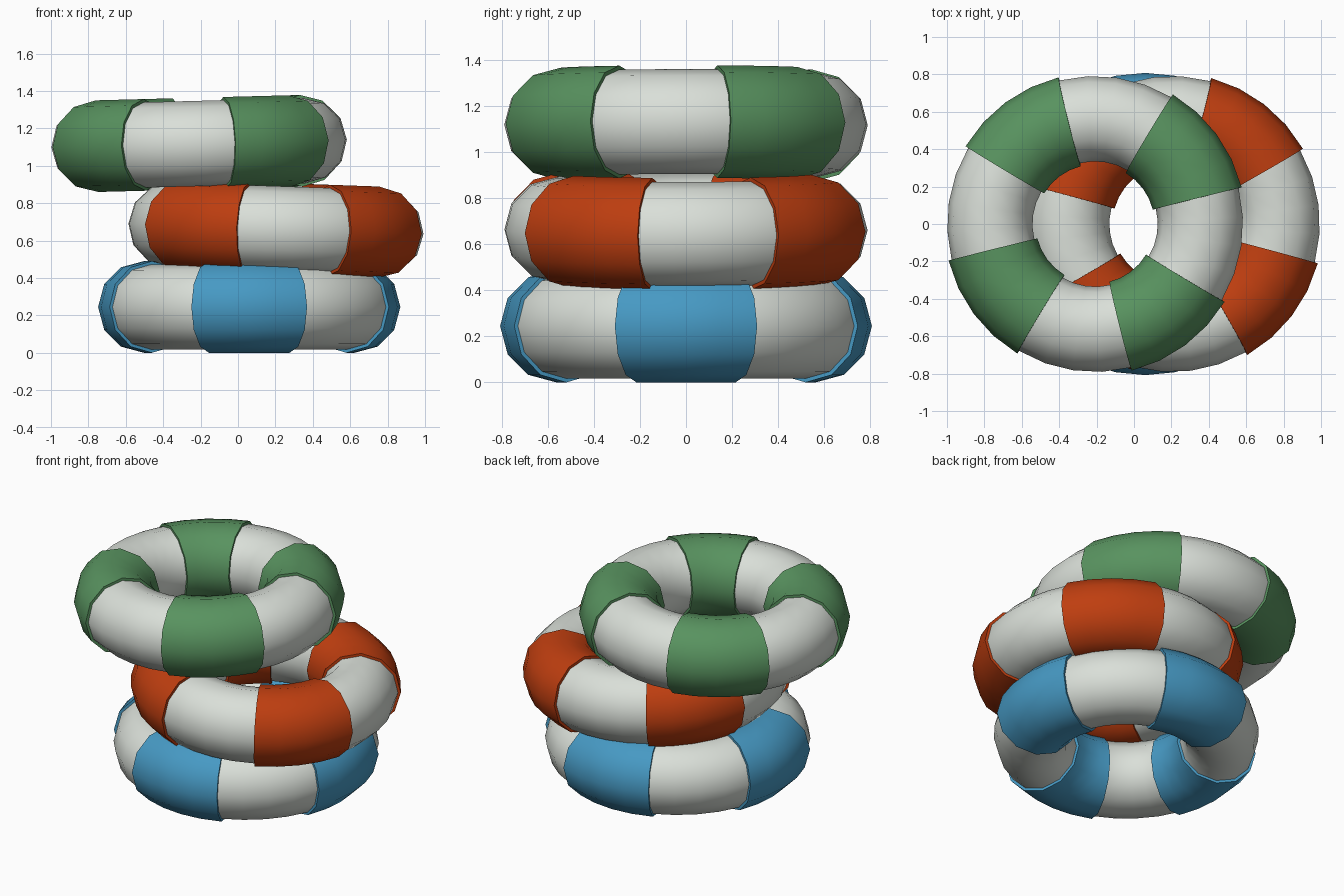
import bpy
import bmesh
from math import radians, cos, sin, tau

MAJOR = 0.563      # ring centre line radius
TUBE = 0.228       # inflated tube radius
BAND = 0.245       # radius of the coloured sleeves
SIDES = 12         # sides of the tube section
STEPS = 32         # steps around the ring

cube = bpy.data.objects.get("Cube")
if cube:
    bpy.data.objects.remove(cube, do_unlink=True)


def material(name, rgb):
    mat = bpy.data.materials.new(name)
    mat.use_nodes = True
    colour = (*rgb, 1.0)
    mat.diffuse_color = colour
    node = mat.node_tree.nodes["Principled BSDF"]
    node.inputs["Base Color"].default_value = colour
    node.inputs["Roughness"].default_value = 0.6
    return mat


def section(bm, angle, radius):
    """One loop of tube vertices at an angle around the ring."""
    loop = []
    for i in range(SIDES):
        a = tau * i / SIDES
        r = MAJOR + radius * cos(a)
        loop.append(bm.verts.new((r * cos(angle), r * sin(angle), radius * sin(a))))
    return loop


def sweep(bm, loops, closed=False):
    """Join neighbouring loops with quads."""
    pairs = list(zip(loops, loops[1:]))
    if closed:
        pairs.append((loops[-1], loops[0]))
    for a, b in pairs:
        for i in range(SIDES):
            j = (i + 1) % SIDES
            bm.faces.new((a[i], b[i], b[j], a[j]))


def finish(bm, name, mat, place, tilt):
    bmesh.ops.recalc_face_normals(bm, faces=bm.faces)
    mesh = bpy.data.meshes.new(name)
    bm.to_mesh(mesh)
    bm.free()
    mesh.materials.append(mat)
    obj = bpy.data.objects.new(name, mesh)
    bpy.context.collection.objects.link(obj)
    obj.location = place
    obj.rotation_euler.y = radians(tilt)
    bpy.ops.object.select_all(action="DESELECT")
    obj.select_set(True)
    bpy.context.view_layer.objects.active = obj
    bpy.ops.object.shade_smooth_by_angle(angle=radians(40))


def swim_ring(name, mat, place, tilt, spin):
    start = radians(spin - 22.5)
    step = tau / STEPS

    # White inflated tube
    bm = bmesh.new()
    sweep(bm, [section(bm, start + k * step, TUBE) for k in range(STEPS)], closed=True)
    finish(bm, name + "_tube", white, place, tilt)

    # Four coloured sleeves, each an eighth of the ring, with rims down to the tube
    bm = bmesh.new()
    span = STEPS // 8
    for quarter in range(4):
        first = start + quarter * tau / 4
        last = first + span * step
        loops = [section(bm, first, TUBE)]
        loops += [section(bm, first + k * step, BAND) for k in range(span + 1)]
        loops.append(section(bm, last, TUBE))
        sweep(bm, loops)
    finish(bm, name + "_bands", mat, place, tilt)


white = material("soft_white", (0.70, 0.74, 0.69))
blue = material("blue", (0.062, 0.32, 0.55))
orange = material("burnt_orange", (0.52, 0.048, 0.005))
green = material("leaf_green", (0.098, 0.29, 0.115))

# Stack of three rings, the upper two shifted and slightly tilted
swim_ring("bottom_ring", blue, (0.06, 0, 0.245), 0, 0)
swim_ring("middle_ring", orange, (0.203, 0, 0.663), 2, 52.4)
swim_ring("top_ring", green, (-0.208, 0, 1.119), -1.5, 36.5)
